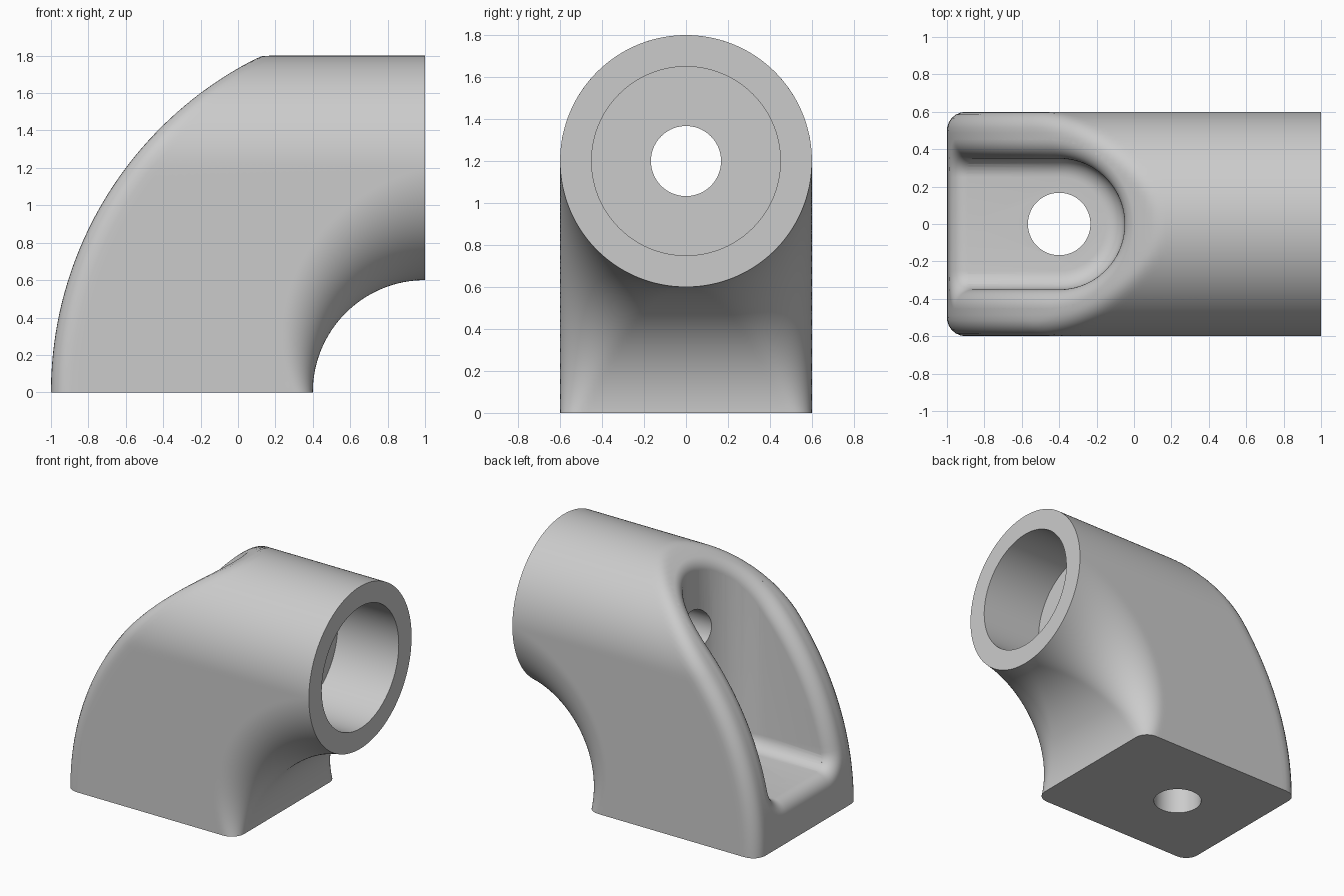
import bpy, bmesh
from math import sin, cos, pi, hypot, sqrt
from mathutils import Vector, Matrix

if "Cube" in bpy.data.objects:
    bpy.data.objects.remove(bpy.data.objects["Cube"])


def make_object(name, bm):
    bmesh.ops.recalc_face_normals(bm, faces=bm.faces[:])
    me = bpy.data.meshes.new(name)
    bm.to_mesh(me)
    bm.free()
    ob = bpy.data.objects.new(name, me)
    bpy.context.collection.objects.link(ob)
    return ob


def loft(name, rings, closed=False):
    """Skin closed rings of equal length; cap the ends or join them in a loop."""
    bm = bmesh.new()
    vs = [[bm.verts.new(p) for p in ring] for ring in rings]
    n = len(vs[0])
    pairs = list(zip(vs, vs[1:] + vs[:1])) if closed else list(zip(vs, vs[1:]))
    for a, b in pairs:
        for i in range(n):
            j = (i + 1) % n
            bm.faces.new((a[i], a[j], b[j], b[i]))
    if not closed:
        bm.faces.new(vs[0])
        bm.faces.new(vs[-1])
    return make_object(name, bm)


def cylinder(name, radius, start, end):
    a, b = Vector(start), Vector(end)
    rot = (b - a).to_track_quat('Z', 'Y').to_matrix().to_4x4()
    bm = bmesh.new()
    bmesh.ops.create_cone(bm, cap_ends=True, segments=96, radius1=radius, radius2=radius,
                          depth=(b - a).length, matrix=Matrix.Translation((a + b) / 2) @ rot)
    return make_object(name, bm)


def round_corner(a, b, k, c=0.0):
    """Intersection of two half-spaces with edge radius k; c = cosine between normals."""
    p, q = a + k, b + k
    if p > c * q and q > c * p and c < 0.9999:
        return sqrt((p * p + q * q - 2 * c * p * q) / (1 - c * c)) - k
    return max(a, b)


# Elbow body: sections swept about the y axis line through (1, 0, 0)
def inside(r, y, t):
    z = r * sin(t)
    c = 0.0
    side = abs(y) - 0.6
    if z > 1.2:
        d = hypot(y, z - 1.2)
        side, c = d - 0.6, sin(t) * (z - 1.2) / d
    outer = round_corner(r - 2, side, 0.1, c)
    inner = round_corner(0.6 - r, abs(y) - 0.6, 0.1 + 0.5 * t / (pi / 2))
    return max(outer, inner) < 0


rings = []
STEPS, RAYS = 80, 224
for i in range(STEPS + 1):
    t = pi / 2 * i / STEPS
    ring = []
    for j in range(RAYS):
        a = 2 * pi * (j + 0.5) / RAYS
        lo, hi = 0.0, 1.3
        for _ in range(22):
            mid = (lo + hi) / 2
            if inside(1.2 + mid * cos(a), mid * sin(a), t):
                lo = mid
            else:
                hi = mid
        r, y = 1.2 + lo * cos(a), lo * sin(a)
        ring.append((1 - r * cos(t), y, r * sin(t)))
    rings.append(ring)
body = loft("elbow_bracket", rings)

# Pocket: U-shaped plan, open to the left, filleted floor at z = 0.3
rings = []
levels = [(0.4 - 0.1 * cos(pi / 2 * k / 8), 0.25 + 0.1 * sin(pi / 2 * k / 8)) for k in range(9)]
for z, w in levels + [(2.3, 0.35)]:
    arc = [(-0.4 + w * cos(a), w * sin(a), z)
           for a in [pi * (k / 48 - 0.5) for k in range(49)]]
    rings.append(arc + [(-1.3, w, z), (-1.3, -w, z)])
pocket = loft("pocket_cutter", rings)

# Rounded pocket rim: a ball of radius 0.1 rolled along the opening
half = []          # (y, z or None, x or None, direction into the solid)
for k in range(25):
    a = pi / 2 * k / 24
    x, y = -0.4 + 0.45 * cos(a), 0.45 * sin(a)
    half.append((Vector((x, y, sqrt(3.61 - (x - 1) ** 2))), Vector((cos(a), sin(a), 0))))
z_top = half[-1][0].z


def on_offset_arc(y, z, m):
    half.append((Vector((1 - sqrt(3.61 - z * z), y, z)), m))


for k in range(1, 25):
    on_offset_arc(0.45, z_top + (0.4 - z_top) * k / 24, Vector((0, 1, 0)))
for k in range(1, 11):
    a = pi / 2 * k / 10
    on_offset_arc(0.25 + 0.2 * cos(a), 0.4 - 0.2 * sin(a), Vector((0, cos(a), -sin(a))))
on_offset_arc(0.0, 0.2, Vector((0, 0, -1)))
flip = Vector((1, -1, 1))
path = half + [(c * flip, m * flip) for c, m in reversed(half[1:-1])]

rings = []
for c, m in path:
    n = Vector((c.x - 1, 0, c.z)).normalized()
    u = -m
    w = u.angle(n)
    ring = [c + 0.1 * (u * sin(w * (1 - k / 10)) + n * sin(w * k / 10)) / sin(w)
            for k in range(11)]
    ring += [c + 0.15 * n, c + 0.16 * (n + u) / (1 + n.dot(u)), c + 0.15 * u]
    rings.append(ring)
rim = loft("pocket_rim_cutter", rings, closed=True)

# Bore and bolt holes
cutters = [
    pocket, rim,
    cylinder("bore_cutter", 0.45, (0.5, 0, 1.2), (1.2, 0, 1.2)),
    cylinder("side_hole_cutter", 0.167, (-0.3, 0, 1.2), (0.7, 0, 1.2)),
    cylinder("base_hole_cutter", 0.167, (-0.4, 0, -0.2), (-0.4, 0, 0.6)),
]
bpy.context.view_layer.objects.active = body
body.select_set(True)
for cutter in cutters:
    mod = body.modifiers.new(cutter.name, 'BOOLEAN')
    mod.operation, mod.solver, mod.object = 'DIFFERENCE', 'EXACT', cutter
    bpy.ops.object.modifier_apply(modifier=mod.name)
    bpy.data.objects.remove(cutter)
bpy.ops.object.shade_smooth_by_angle(angle=0.5)
